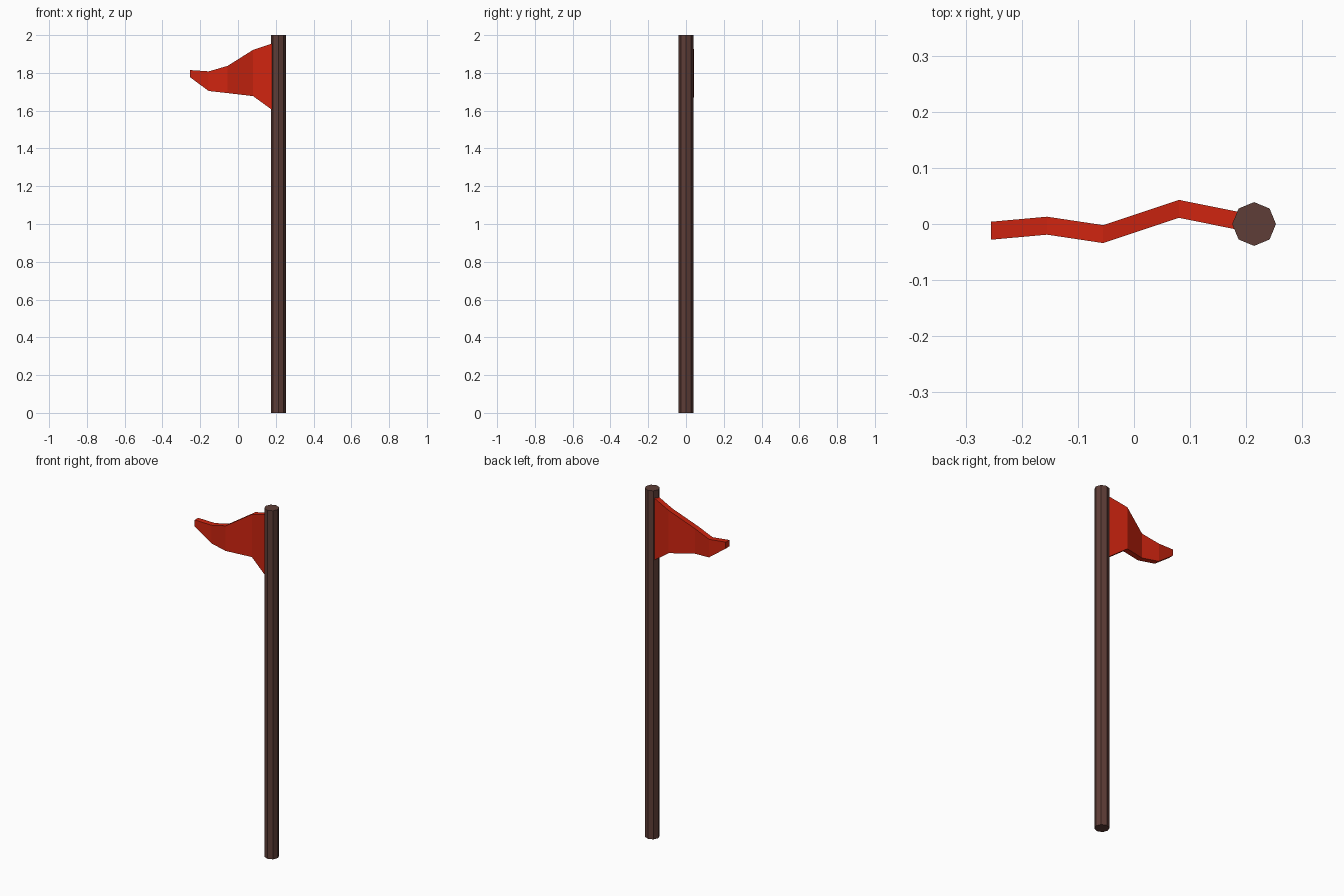
import bpy
import bmesh
from math import pi
from mathutils import Matrix

if "Cube" in bpy.data.objects:
    bpy.data.objects.remove(bpy.data.objects["Cube"])


def make_material(name, color):
    mat = bpy.data.materials.new(name)
    mat.use_nodes = True
    mat.diffuse_color = color
    mat.node_tree.nodes["Principled BSDF"].inputs["Base Color"].default_value = color
    return mat


def make_object(name, bm, mat):
    bmesh.ops.recalc_face_normals(bm, faces=bm.faces)
    mesh = bpy.data.meshes.new(name)
    bm.to_mesh(mesh)
    bm.free()
    mesh.materials.append(mat)
    obj = bpy.data.objects.new(name, mesh)
    bpy.context.collection.objects.link(obj)
    return obj


brown = make_material("dark brown wood", (0.112, 0.047, 0.038, 1))
red = make_material("red cloth", (0.62, 0.018, 0.005, 1))

POLE_X, POLE_RADIUS, HEIGHT = 0.214, 0.039, 2.0
THICKNESS = 0.032

# Octagonal pole with a corner on each axis
bm = bmesh.new()
bmesh.ops.create_cone(bm, cap_ends=True, segments=8, radius1=POLE_RADIUS,
                      radius2=POLE_RADIUS, depth=HEIGHT,
                      matrix=Matrix.Translation((POLE_X, 0, HEIGHT / 2))
                      @ Matrix.Rotation(pi / 2, 4, "Z"))
make_object("pole", bm, brown)

# Waving pennant: x, centre y, bottom z, top z, from the pole to the tip
stations = [
    (POLE_X, 0.0, 1.58, 1.966),
    (0.08, 0.027, 1.677, 1.922),
    (-0.055, -0.018, 1.693, 1.837),
    (-0.155, -0.003, 1.704, 1.808),
    (-0.255, -0.012, 1.778, 1.815),
]
bm = bmesh.new()
rings = []
for x, y, low, high in stations:
    front, back = y - THICKNESS / 2, y + THICKNESS / 2
    corners = [(front, low), (back, low), (back, high), (front, high)]
    rings.append([bm.verts.new((x, cy, cz)) for cy, cz in corners])
for a, b in zip(rings, rings[1:]):
    for i in range(4):
        j = (i + 1) % 4
        bm.faces.new((a[i], a[j], b[j], b[i]))
bm.faces.new(rings[0])
bm.faces.new(rings[-1])
make_object("flag", bm, red)
